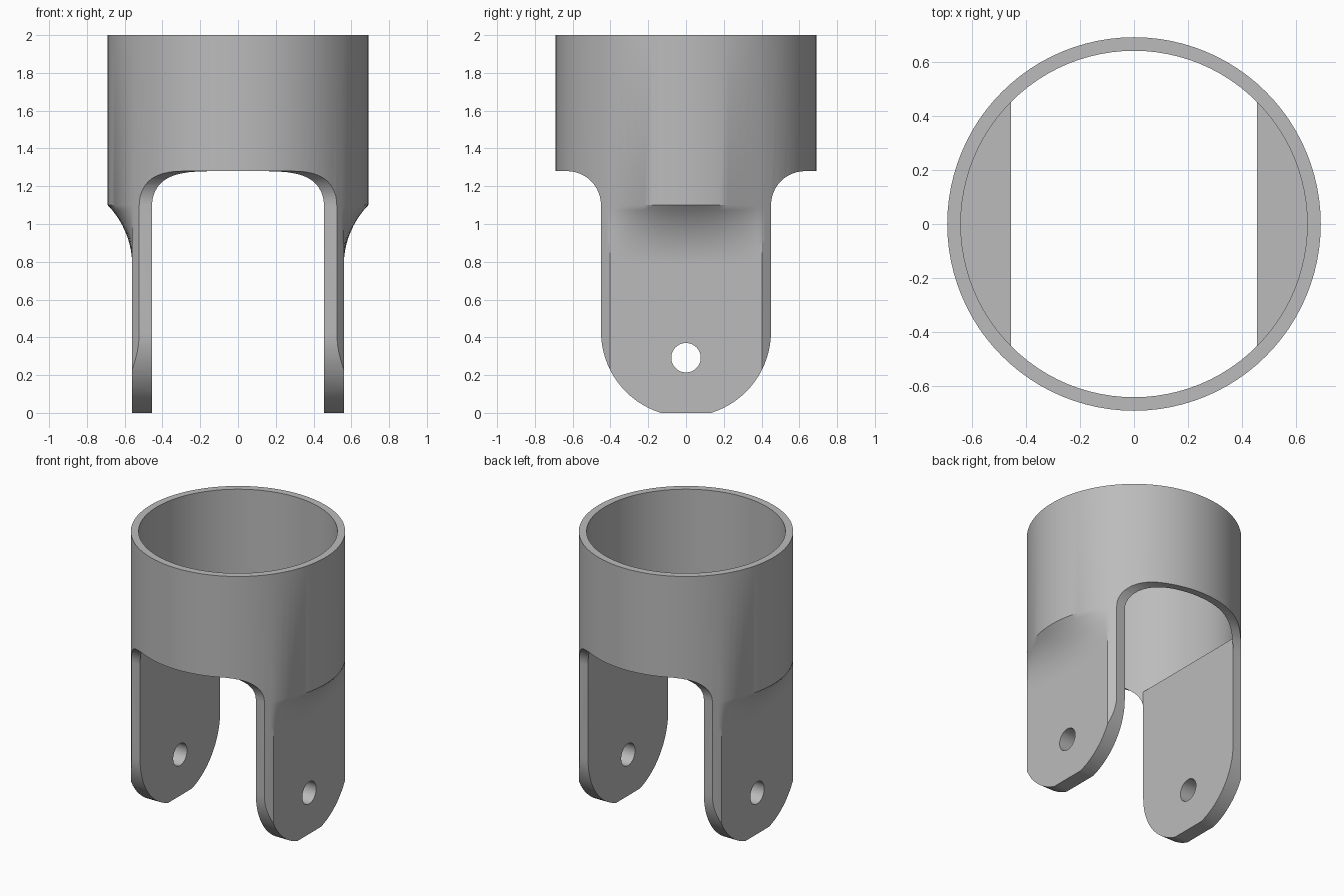
import bpy, bmesh, math

if "Cube" in bpy.data.objects:
    bpy.data.objects.remove(bpy.data.objects["Cube"])

R_OUT, R_IN = 0.69, 0.64       # tube radii
X_OUT, X_IN = 0.56, 0.455      # outer and inner leg faces
FLARE_LO, FLARE_HI = 0.78, 1.10
LEDGE = 1.22                   # top of the flat inner leg faces

grey = bpy.data.materials.new("grey")
grey.diffuse_color = (0.5, 0.5, 0.5, 1)
grey.use_nodes = True
grey.node_tree.nodes["Principled BSDF"].inputs["Base Color"].default_value = grey.diffuse_color


def make_object(name, bm):
    bmesh.ops.remove_doubles(bm, verts=bm.verts, dist=1e-5)
    bmesh.ops.recalc_face_normals(bm, faces=bm.faces)
    me = bpy.data.meshes.new(name)
    bm.to_mesh(me)
    bm.free()
    me.materials.append(grey)
    ob = bpy.data.objects.new(name, me)
    bpy.context.collection.objects.link(ob)
    return ob


def round_solid(name, r, flat_x, rings):
    """Stacked rings of (z, f): f=0 flattens the sides to flat_x, f=1 is round."""
    a = math.acos(flat_x / r)
    n = 96
    angles = {round(2 * math.pi * i / n, 6) for i in range(n)}
    angles |= {round(t % (2 * math.pi), 6) for t in (a, -a, math.pi - a, math.pi + a)}
    angles = sorted(angles)
    bm = bmesh.new()
    loops = []
    for z, f in rings:
        loop = []
        for t in angles:
            x, y = r * math.cos(t), r * math.sin(t)
            if abs(x) > flat_x:
                x = math.copysign(flat_x + (abs(x) - flat_x) * f, x)
            loop.append(bm.verts.new((x, y, z)))
        loops.append(loop)
    m = len(angles)
    for lo, hi in zip(loops, loops[1:]):
        for i in range(m):
            j = (i + 1) % m
            bm.faces.new((lo[i], lo[j], hi[j], hi[i]))
    bm.faces.new(loops[0][::-1])
    bm.faces.new(loops[-1])
    return make_object(name, bm)


def prism_x(name, profile):
    """Extrude a (y, z) outline along x."""
    bm = bmesh.new()
    face = bm.faces.new([bm.verts.new((-1, y, z)) for y, z in profile])
    new = bmesh.ops.extrude_face_region(bm, geom=[face])["geom"]
    for v in new:
        if isinstance(v, bmesh.types.BMVert):
            v.co.x = 1
    return make_object(name, bm)


def arc(cy, cz, r, a0, a1, n):
    return [(cy + r * math.cos(math.radians(a0 + (a1 - a0) * i / n)),
             cz + r * math.sin(math.radians(a0 + (a1 - a0) * i / n)))
            for i in range(n + 1)]


# Outer body: round tube above, flaring in to flat leg faces below
w, h = R_OUT - X_OUT, FLARE_HI - FLARE_LO
rad = (w * w + h * h) / (2 * w)
rings = [(-0.1, 0)]
for i in range(13):
    dz = h * i / 12
    rings.append((FLARE_LO + dz, (rad - math.sqrt(rad * rad - dz * dz)) / w))
rings.append((2.0, 1))
body = round_solid("clevis_body", R_OUT, X_OUT, rings)

# Inner bore: round above the ledge, flat-sided between the legs
bore = round_solid("bore_cutter", R_IN, X_IN,
                   [(-0.5, 0), (LEDGE, 0), (LEDGE, 1), (2.5, 1)])

# Side outline: rounded leg ends, straight legs, fillets under the tube
end_angle = -math.degrees(math.asin(0.43 / 0.45))
right = arc(0, 0.43, 0.45, end_angle, 0, 16)
right += arc(0.63, 1.10, 0.18, 180, 90, 12)
right += [(0.85, 1.28), (0.85, 2.2)]
outline = prism_x("side_outline", right + [(-y, z) for y, z in reversed(right)])

# Pin holes through both legs
pin = prism_x("pin_hole_cutter", arc(0, 0.292, 0.078, 0, 360, 32)[:-1])

for cutter, op in ((bore, 'DIFFERENCE'), (outline, 'INTERSECT'), (pin, 'DIFFERENCE')):
    cutter.hide_render = True
    bpy.context.view_layer.objects.active = body
    mod = body.modifiers.new(cutter.name, 'BOOLEAN')
    mod.operation, mod.solver, mod.object = op, 'EXACT', cutter
    bpy.ops.object.modifier_apply(modifier=mod.name)
    bpy.data.objects.remove(cutter)

bpy.ops.object.select_all(action='DESELECT')
body.select_set(True)
bpy.context.view_layer.objects.active = body
bpy.ops.object.shade_smooth_by_angle(angle=math.radians(30))
